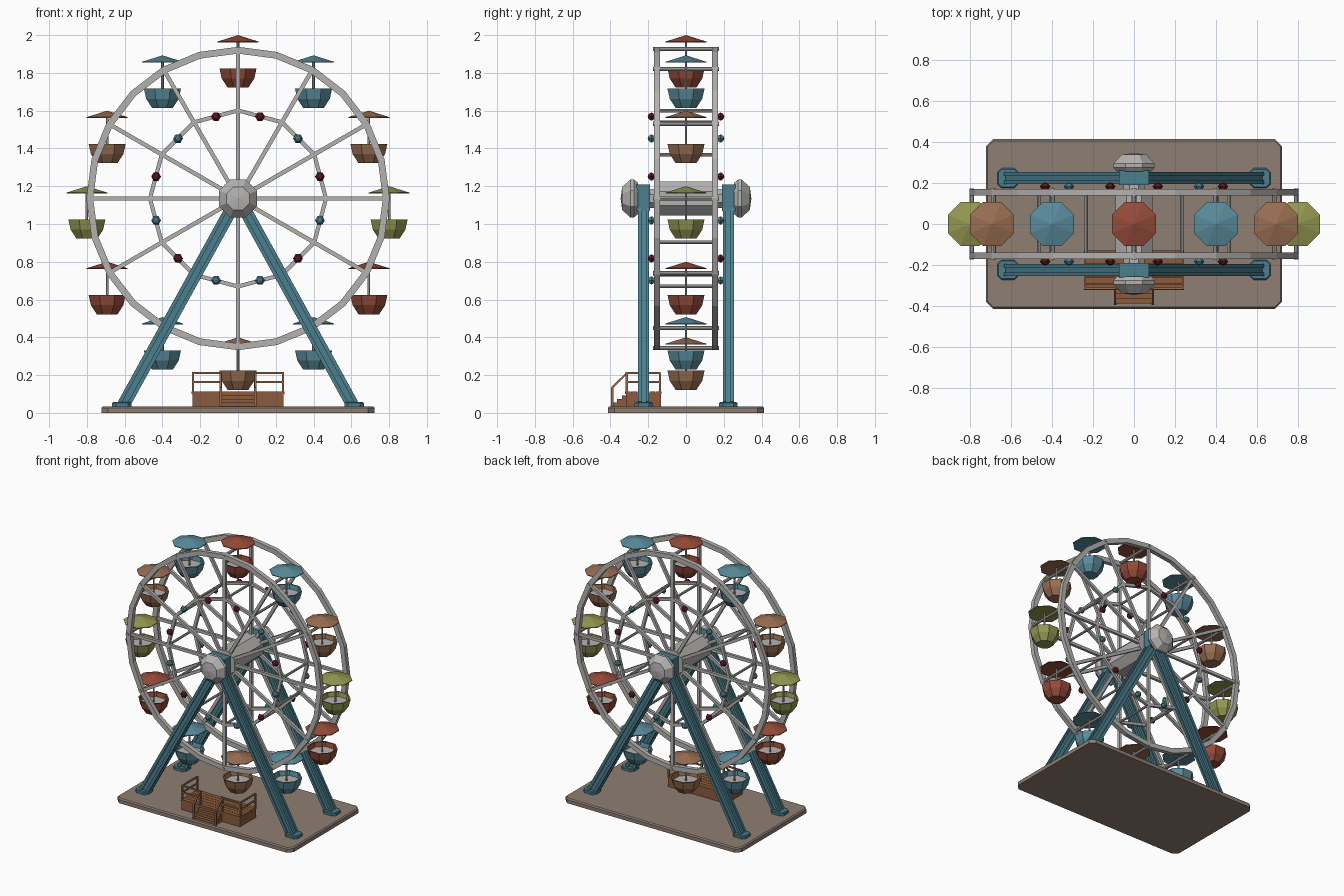
import bpy, bmesh
from math import sin, cos, pi, radians
from mathutils import Matrix, Vector

cube = bpy.data.objects.get("Cube")
if cube:
    bpy.data.objects.remove(cube)


def material(name, rgb):
    m = bpy.data.materials.new(name)
    m.use_nodes = True
    m.diffuse_color = (*rgb, 1)
    m.node_tree.nodes["Principled BSDF"].inputs["Base Color"].default_value = (*rgb, 1)
    return m


GREY = material("light_grey", (0.46, 0.45, 0.44))
TEAL = material("frame_teal", (0.07, 0.21, 0.27))
BLUE = material("cabin_blue", (0.10, 0.26, 0.33))
RED = material("cabin_red", (0.30, 0.07, 0.04))
BROWN = material("cabin_brown", (0.32, 0.155, 0.085))
GREEN = material("cabin_green", (0.29, 0.31, 0.08))
WOOD = material("wood", (0.26, 0.105, 0.045))
TAUPE = material("taupe", (0.275, 0.21, 0.17))
DARK_RED = material("lamp_red", (0.12, 0.01, 0.015))

CENTRE = Vector((0, 0, 1.135))
RIM, INNER, SIDE = 0.785, 0.458, 0.154
TO_Y = Matrix.Rotation(-pi / 2, 4, 'X')   # turns a z axis into +y


def finish(bm, name, mat):
    bmesh.ops.remove_doubles(bm, verts=bm.verts, dist=1e-5)
    bmesh.ops.recalc_face_normals(bm, faces=bm.faces)
    me = bpy.data.meshes.new(name)
    bm.to_mesh(me)
    bm.free()
    me.materials.append(mat)
    ob = bpy.data.objects.new(name, me)
    bpy.context.collection.objects.link(ob)
    return ob


def box(bm, lo, hi):
    lo, hi = Vector(lo), Vector(hi)
    mat = Matrix.Translation((lo + hi) / 2) @ Matrix.Diagonal((*(hi - lo), 1))
    return bmesh.ops.create_cube(bm, size=1, matrix=mat)["verts"]


def bar(bm, a, b, side_w, other_w, offset=(0, 0)):
    """Box beam from a to b; side_w is measured along y where possible."""
    a, b = Vector(a), Vector(b)
    d = (b - a).normalized()
    ref = Vector((1, 0, 0)) if abs(d.y) > 0.99 else Vector((0, 1, 0))
    s = (ref - d * ref.dot(d)).normalized()
    t = d.cross(s)
    mid = (a + b) / 2 + s * offset[0] + t * offset[1]
    rot = Matrix((d, s, t)).transposed().to_4x4()
    size = Matrix.Diagonal(((b - a).length, side_w, other_w, 1))
    bmesh.ops.create_cube(bm, size=1, matrix=Matrix.Translation(mid) @ rot @ size)


def lathe(bm, profile, n, mat=Matrix(), phase=0.0, closed=False):
    """Turn (radius, height) points about z into n flat sides."""
    rows = []
    for i in range(n):
        a = phase + 2 * pi * i / n
        rows.append([bm.verts.new(mat @ Vector((r * cos(a), r * sin(a), h)))
                     for r, h in profile])
    count = len(profile)
    for i in range(n):
        p, q = rows[i], rows[(i + 1) % n]
        for j in range(count if closed else count - 1):
            k = (j + 1) % count
            ring = [p[j], p[k], q[k], q[j]]
            if profile[j][0] == 0:
                ring = ring[:3]
            elif profile[k][0] == 0:
                ring = [p[j], p[k], q[j]]
            bm.faces.new(ring)


def around(angle, radius, y=0.0):
    return CENTRE + Vector((radius * sin(angle), y, radius * cos(angle)))


def chamfered_slab(bm, lo, hi, corner, edge):
    verts = box(bm, lo, hi)
    upright = [e for e in bm.edges if e.verts[0] in verts
               and abs(e.verts[0].co.z - e.verts[1].co.z) > 1e-4]
    bmesh.ops.bevel(bm, geom=upright, offset=corner, segments=1, affect='EDGES')
    top = [e for e in bm.edges if all(abs(v.co.z - hi[2]) < 1e-5 for v in e.verts)
           and all(lo[0] - .01 < v.co.x < hi[0] + .01 and lo[1] - .01 < v.co.y < hi[1] + .01
                   for v in e.verts)]
    bmesh.ops.bevel(bm, geom=top, offset=edge, segments=1, affect='EDGES')


# Ground slab
bm = bmesh.new()
chamfered_slab(bm, (-.723, -.414, 0), (.723, .414, .035), .035, .008)
finish(bm, "ground_slab", TAUPE)

# Support legs with grooved beams, feet and bearing blocks
for side, label in ((-1, "front"), (1, "back")):
    y = side * .224
    bm = bmesh.new()
    for sx in (-1, 1):
        a, b = (sx * .605, y, .045), (sx * .012, y, 1.12)
        bar(bm, a, b, .042, .05)
        for i in (-1, 1):
            for j in (-1, 1):
                bar(bm, a, b, .017, .02, (i * .0205, j * .024))
    finish(bm, label + "_legs", TEAL)
    bm = bmesh.new()
    for sx in (-1, 1):
        x = sx * .615
        chamfered_slab(bm, (x - .052, y - .048, .035), (x + .052, y + .048, .057), .02, .005)
    box(bm, (-.072, min(side * .19, side * .262), 1.07), (.072, max(side * .19, side * .262), 1.208))
    finish(bm, label + "_feet_and_bearing", TEAL)
    # Domed hub cap
    bm = bmesh.new()
    flip = TO_Y if side > 0 else Matrix.Rotation(pi / 2, 4, 'X')
    lathe(bm, [(0, .255), (.09, .255), (.108, .275), (.108, .295), (.066, .338), (0, .346)],
          8, Matrix.Translation(CENTRE) @ flip, pi / 8)
    finish(bm, label + "_hub_cap", GREY)

# Hub drum and axle
bm = bmesh.new()
lathe(bm, [(0, -.26), (.055, -.26), (.055, -.168), (.098, -.168), (.098, .168),
           (.055, .168), (.055, .26), (0, .26)], 8, Matrix.Translation(CENTRE) @ TO_Y, pi / 8)
finish(bm, "hub_drum", GREY)


# Two wheel faces: outer rim, inner ring and spokes
def ring_profile(r0, r1, half):
    return [(r0, -half), (r1, -half), (r1, half), (r0, half)]


for side, label in ((-1, "front"), (1, "back")):
    mat = Matrix.Translation(CENTRE + Vector((0, side * SIDE, 0))) @ TO_Y
    bm = bmesh.new()
    lathe(bm, ring_profile(.767, .803, .016), 24, mat, 0, True)
    finish(bm, label + "_rim", GREY)
    bm = bmesh.new()
    lathe(bm, ring_profile(.455, .477, .01), 12, mat, 0, True)
    finish(bm, label + "_inner_ring", GREY)
    bm = bmesh.new()
    for k in range(12):
        a = radians(30 * k)
        bar(bm, around(a, .07, side * SIDE), around(a, .775, side * SIDE), .02, .022)
    finish(bm, label + "_spokes", GREY)
    # Coloured lamps on the inner ring
    for k in range(12):
        p = around(radians(15 + 30 * k), .449, side * .183)
        red = min(k, 11 - k) % 2 == 0
        bm = bmesh.new()
        lathe(bm, [(0, -.02), (.015, -.015), (.026, 0), (.015, .015), (0, .02)],
              6, Matrix.Translation(p) @ TO_Y)
        finish(bm, f"{label}_lamp_{k}", DARK_RED if red else TEAL)

# Cross bars joining the wheel faces
bm = bmesh.new()
for k in range(12):
    a = radians(30 * k)
    for radius, half, thick in ((RIM + .006, .174, .011), (.465, .15, .009)):
        lathe(bm, [(0, -half), (thick, -half), (thick, half), (0, half)], 8,
              Matrix.Translation(around(a, radius)) @ TO_Y)
finish(bm, "cross_bars", GREY)

# Hanging cabins: canopy, bucket, seat and post
W = 1 / cos(pi / 8)
for k in range(12):
    colour = (RED, BLUE, BROWN, GREEN)[min(k, 12 - k) % 4]
    mat = Matrix.Translation(around(radians(30 * k), .8))
    bm = bmesh.new()
    lathe(bm, [(0, .03), (.108 * W, .026), (.108 * W, .031), (0, .065)], 8, mat, pi / 8)
    finish(bm, f"canopy_{k}", colour)
    bm = bmesh.new()
    lathe(bm, [(0, -.213), (.055 * W, -.213), (.086 * W, -.165), (.098 * W, -.111),
               (.088 * W, -.111), (.077 * W, -.163), (.05 * W, -.203), (0, -.203)],
          8, mat, pi / 8)
    finish(bm, f"bucket_{k}", colour)
    bm = bmesh.new()
    lathe(bm, [(0, -.148), (.08 * W, -.148), (.08 * W, -.142), (0, -.142)], 8, mat, pi / 8)
    lathe(bm, [(.007, -.205), (.007, .04)], 6, mat)
    finish(bm, f"seat_and_post_{k}", GREY)

# Boarding platform with planks and steps
bm = bmesh.new()
box(bm, (-.24, -.318, .035), (.24, -.132, .102))
for i in range(6):
    y = -.323 + i * .0325
    box(bm, (-.245, y, .1), (.245, y + .03, .112))
for i in range(3):
    box(bm, (-.09, -.388 + i * .024, .035), (.09, -.318, .055 + i * .019))
finish(bm, "boarding_platform", WOOD)

# Handrails around the platform and down the steps
bm = bmesh.new()
for sx in (-1, 1):
    out, gap = sx * .238, sx * .092
    for x, y, z0 in ((out, -.314, .1), (out, -.138, .1), (gap, -.314, .1), (gap, -.39, .035)):
        z1 = .135 if z0 < .05 else .215
        box(bm, (x - .006, y - .006, z0), (x + .006, y + .006, z1))
    for z in (.163, .212):
        bar(bm, (out, -.314, z), (gap, -.314, z), .01, .01)
        bar(bm, (out, -.314, z), (out, -.138, z), .01, .01)
    bar(bm, (gap, -.392, .133), (gap, -.312, .212), .01, .01)
finish(bm, "handrails", BROWN)
